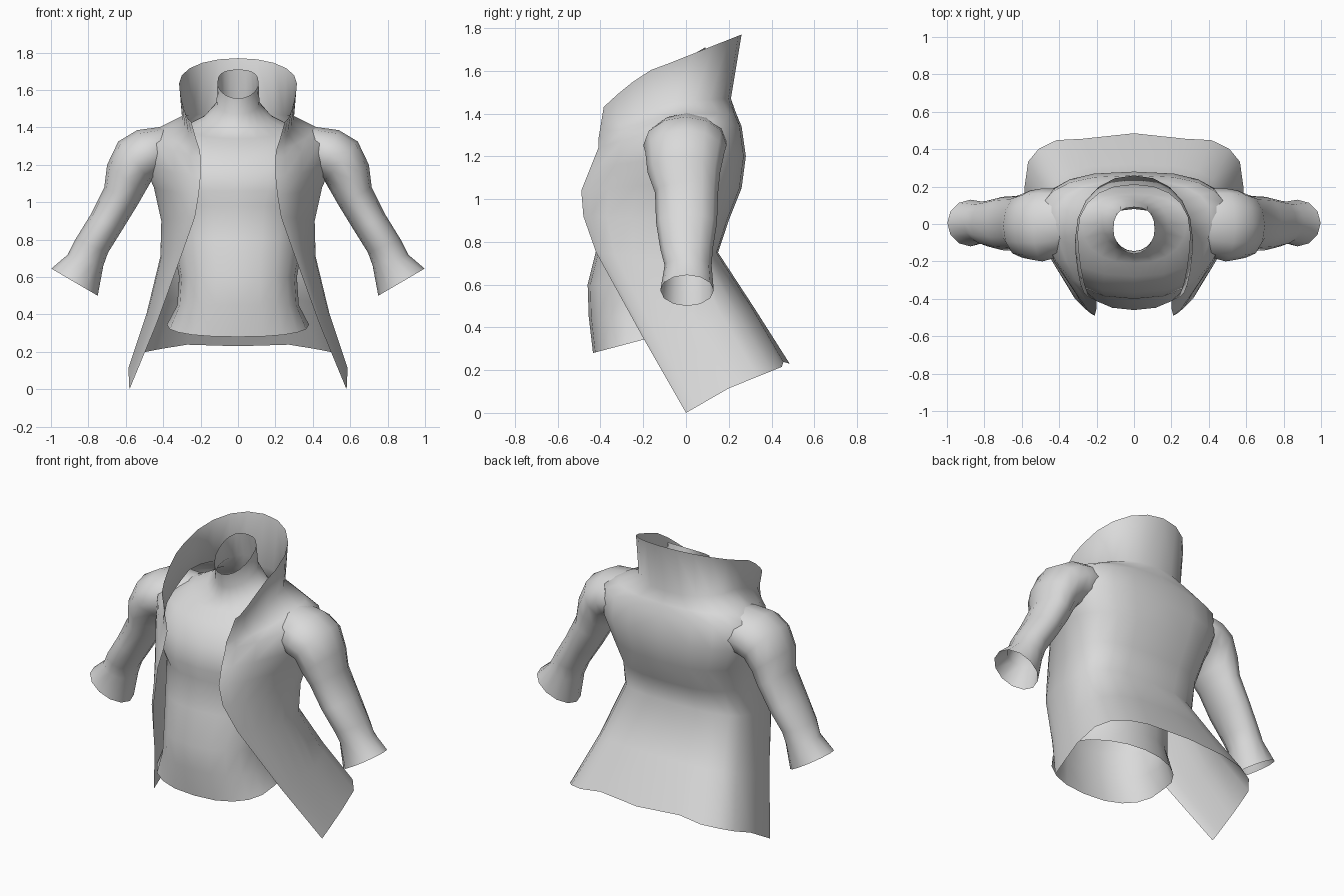
import bpy, bmesh, math

grey = bpy.data.materials.new("plain_grey")
grey.diffuse_color = (0.7, 0.7, 0.7, 1)
N = 5  # steps per quarter ring


def half_ring(back, side, edge, pb, pf, pz=None):
    """Points from the back centre round the side to the front edge."""
    (by, bz), (sx, sy, sz), (ex, ey, ez) = back, side, edge
    pz = pz or pf
    pts = []
    for i in range(N):
        t = math.pi / 2 * i / N
        s, c = math.sin(t), math.cos(t)
        pts.append((sx * s ** pb, sy + (by - sy) * c ** pb, sz + (bz - sz) * c ** pb))
    for i in range(N + 1):
        t = math.pi / 2 * i / N
        s, c = math.sin(t), max(math.cos(t), 0.0)
        pts.append((ex + (sx - ex) * c ** pf, sy + (ey - sy) * s ** pf, sz + (ez - sz) * s ** pz))
    return pts


def loft(name, rings, closed=False):
    """Skin the rings, mirror across x and shade smooth."""
    bm = bmesh.new()
    rows = [[bm.verts.new(p) for p in r] for r in rings]
    n = len(rows[0])
    for a, b in zip(rows, rows[1:]):
        for j in range(n if closed else n - 1):
            k = (j + 1) % n
            bm.faces.new((a[j], b[j], b[k], a[k]))
    bmesh.ops.recalc_face_normals(bm, faces=bm.faces)
    me = bpy.data.meshes.new(name)
    bm.to_mesh(me)
    bm.free()
    ob = bpy.data.objects.new(name, me)
    bpy.context.collection.objects.link(ob)
    me.materials.append(grey)
    for p in me.polygons:
        p.use_smooth = True
    mod = ob.modifiers.new("mirror", 'MIRROR')
    mod.merge_threshold = 0.002
    return ob


# Open coat: back (y, z), side (x, y, z), front edge (x, y, z), roundness back / front
coat = [
    ((0.26, 1.77), (0.315, -0.08, 1.635), (0.25, -0.385, 1.43), 0.95, 1.1, 1.6),  # collar rim
    ((0.21, 1.47), (0.30, -0.05, 1.46), (0.225, -0.40, 1.34), 0.9, 1.2),     # collar base
    ((0.235, 1.40), (0.42, 0.00, 1.40), (0.205, -0.41, 1.28), 0.8, 1.4),     # shoulder slope
    ((0.26, 1.34), (0.51, 0.00, 1.365), (0.20, -0.41, 1.24), 0.75, 1.5),     # shoulder
    ((0.28, 1.20), (0.51, 0.00, 1.21), (0.20, -0.45, 1.14), 0.75, 1.5),
    ((0.26, 1.05), (0.45, -0.02, 1.08), (0.21, -0.49, 1.04), 0.75, 1.5),     # chest
    ((0.20, 0.90), (0.41, -0.05, 0.90), (0.23, -0.48, 0.92), 0.75, 1.4),
    ((0.15, 0.75), (0.415, -0.06, 0.71), (0.29, -0.42, 0.75), 0.75, 1.3),    # waist
    ((0.32, 0.49), (0.49, 0.06, 0.40), (0.435, -0.20, 0.35), 0.7, 1.3),
    ((0.485, 0.23), (0.585, 0.20, 0.115), (0.58, 0.00, 0.00), 0.65, 1.3),    # hem
]
rings = [half_ring(*r) for r in coat]
x, y, z = rings[-1][1]
rings[-1][1] = (x, y - 0.02, z + 0.012)   # slight wave in the hem
loft("coat", rings)

# Bare torso with open neck and open waist
torso = [
    ((0.09, 1.71), (0.11, -0.03, 1.64), (0, -0.16, 1.555), 0.8, 1.0),        # neck opening
    ((0.12, 1.56), (0.115, -0.02, 1.53), (0, -0.145, 1.47), 0.9, 1.0),
    ((0.14, 1.48), (0.18, 0.00, 1.46), (0, -0.16, 1.39), 0.9, 1.0),
    ((0.16, 1.42), (0.28, 0.00, 1.41), (0, -0.21, 1.34), 0.9, 0.9),          # collarbones
    ((0.19, 1.35), (0.42, 0.00, 1.35), (0, -0.28, 1.30), 0.8, 0.85),
    ((0.22, 1.20), (0.42, 0.00, 1.20), (0, -0.365, 1.19), 0.8, 0.75),        # chest
    ((0.20, 1.05), (0.39, -0.02, 1.07), (0, -0.40, 1.06), 0.8, 0.75),
    ((0.17, 0.97), (0.37, -0.05, 0.99), (0, -0.38, 0.98), 0.8, 0.85),        # chest crease
    ((0.11, 0.80), (0.35, -0.10, 0.80), (0, -0.41, 0.80), 0.8, 0.85),        # belly
    ((0.08, 0.60), (0.315, -0.17, 0.60), (0, -0.46, 0.60), 0.9, 0.85),
    ((0.08, 0.45), (0.325, -0.18, 0.45), (0, -0.455, 0.45), 0.95, 0.85),
    ((0.10, 0.33), (0.38, -0.19, 0.345), (0, -0.435, 0.28), 1.0, 0.85),      # waist opening
]
loft("torso", [half_ring(*r) for r in torso])

# Sleeves: upper point (x, z), lower point (x, z), y range
sleeve = [
    ((0.30, 1.40), (0.37, 1.17), (-0.10, 0.15)),     # tucked under the coat
    ((0.42, 1.402), (0.41, 1.13), (-0.18, 0.19)),
    ((0.54, 1.385), (0.44, 1.12), (-0.20, 0.19)),
    ((0.64, 1.325), (0.465, 1.11), (-0.19, 0.18)),   # shoulder cap
    ((0.70, 1.20), (0.50, 1.05), (-0.18, 0.16)),
    ((0.715, 1.08), (0.54, 0.98), (-0.145, 0.15)),
    ((0.79, 0.93), (0.62, 0.85), (-0.14, 0.145)),
    ((0.87, 0.80), (0.695, 0.73), (-0.12, 0.125)),   # forearm
    ((0.91, 0.72), (0.72, 0.66), (-0.10, 0.12)),
    ((0.998, 0.645), (0.75, 0.50), (-0.12, 0.13)),   # flared cuff
]
M = 12
rings = []
for (ux, uz), (lx, lz), (y0, y1) in sleeve:
    ring = []
    for j in range(M):
        a = 2 * math.pi * j / M
        c, s = math.cos(a) / 2, math.sin(a) / 2
        ring.append(((ux + lx) / 2 + (ux - lx) * c, (y0 + y1) / 2 + (y1 - y0) * s,
                     (uz + lz) / 2 + (uz - lz) * c))
    rings.append(ring)
loft("sleeves", rings, closed=True)
